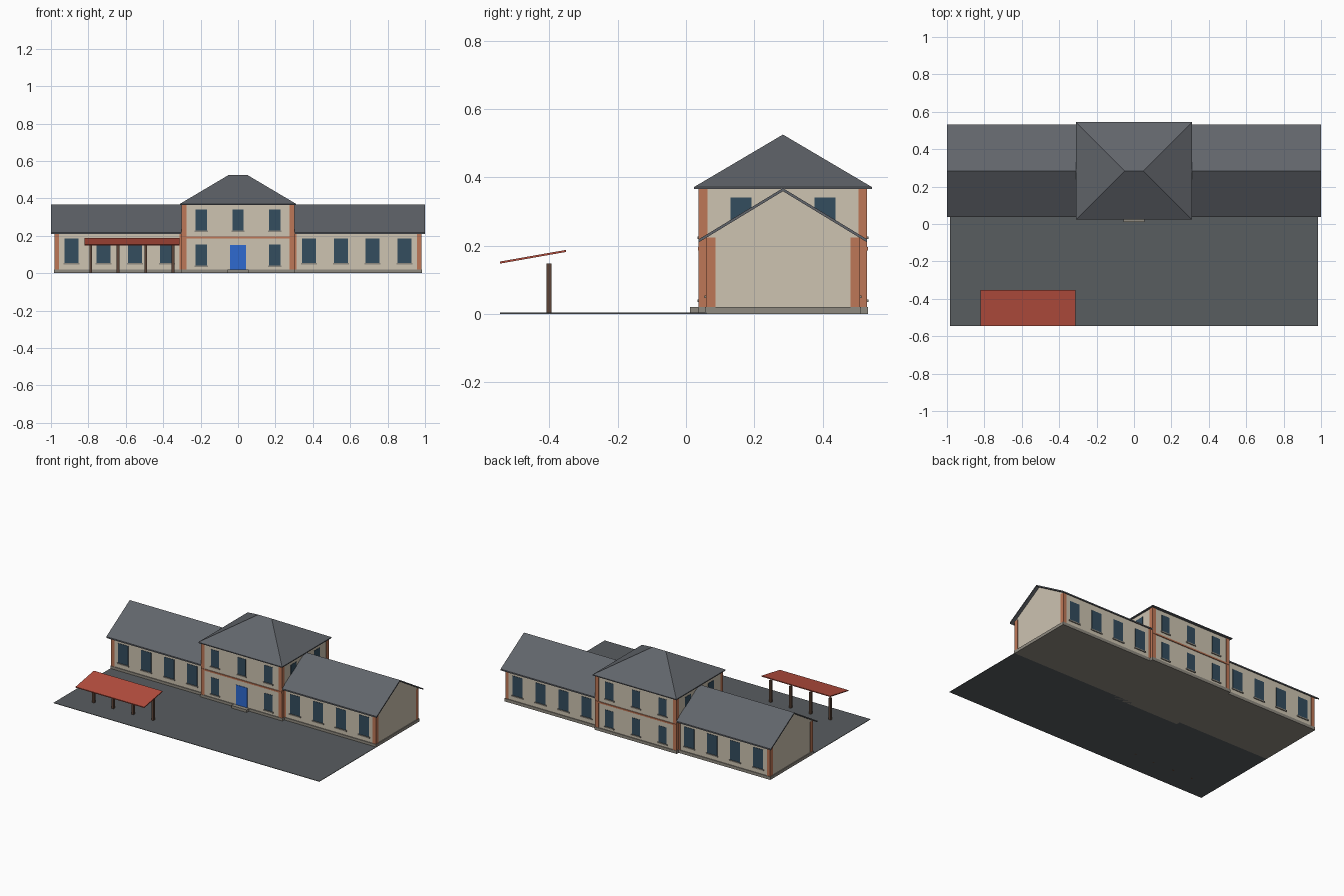
import bpy, bmesh

if "Cube" in bpy.data.objects:
    bpy.data.objects.remove(bpy.data.objects["Cube"])

YC = 0.284            # centre line of the building
MX, MY = 0.298, 0.244 # half size of the central block
WX, WY = 0.978, 0.224 # wing end and half depth


def material(name, rgb):
    lin = [((c / 255 + 0.055) / 1.055) ** 2.4 for c in rgb]
    m = bpy.data.materials.new(name)
    m.diffuse_color = (*lin, 1)
    m.use_nodes = True
    m.node_tree.nodes["Principled BSDF"].inputs["Base Color"].default_value = m.diffuse_color
    return m


WALL = material("cream wall", (205, 195, 177))
BRICK = material("orange brick", (190, 119, 87))
SLATE = material("grey slate", (97, 101, 107))
PAVE = material("dark paving", (89, 93, 96))
STONE = material("grey stone", (143, 138, 128))
GLASS = material("dark glass", (52, 77, 94))
DOOR = material("blue paint", (46, 106, 208))
CANOPY = material("red canopy", (184, 79, 63))
TIMBER = material("brown timber", (92, 68, 55))


def finish(name, bm, mat):
    bmesh.ops.recalc_face_normals(bm, faces=bm.faces)
    me = bpy.data.meshes.new(name)
    bm.to_mesh(me)
    bm.free()
    me.materials.append(mat)
    ob = bpy.data.objects.new(name, me)
    bpy.context.collection.objects.link(ob)
    return ob


def prism(name, profile, x0, x1, mat):
    """Extrude a y-z profile along x."""
    bm = bmesh.new()
    f = bm.faces.new([bm.verts.new((x0, y, z)) for y, z in profile])
    ext = bmesh.ops.extrude_face_region(bm, geom=[f])["geom"]
    bmesh.ops.translate(bm, vec=(x1 - x0, 0, 0),
                        verts=[v for v in ext if isinstance(v, bmesh.types.BMVert)])
    return finish(name, bm, mat)


def box(name, x0, x1, y0, y1, z0, z1, mat):
    return prism(name, [(y0, z0), (y1, z0), (y1, z1), (y0, z1)], x0, x1, mat)


def window(name, x, face, side, w, z0, z1):
    """Glass plate with a sill on a front (-1) or back (+1) wall."""
    y0, y1 = sorted((face - side * 0.003, face + side * 0.002))
    box(name, x - w / 2, x + w / 2, y0, y1, z0, z1, GLASS)
    y0, y1 = sorted((face - side * 0.003, face + side * 0.006))
    box(name + "_sill", x - w / 2 - 0.006, x + w / 2 + 0.006, y0, y1, z0 - 0.008, z0, STONE)


# Paved forecourt
box("forecourt", -0.983, 0.983, -0.545, 0.062, 0, 0.003, PAVE)

# Central block with plinth, step and door
box("main_plinth", -0.304, 0.304, YC - MY - 0.005, YC + MY + 0.005, 0, 0.02, STONE)
box("main_walls", -MX, MX, YC - MY, YC + MY, 0.02, 0.366, WALL)
box("door_step", -0.057, 0.057, 0.011, 0.04, 0, 0.02, STONE)
box("front_door", -0.042, 0.042, YC - MY - 0.003, YC - MY + 0.003, 0.02, 0.152, DOOR)

# Hipped roof: thin eaves plate and a hip rising to a short ridge
EX, EY = 0.31, 0.261
box("main_eaves", -EX, EX, YC - EY, YC + EY, 0.365, 0.371, SLATE)
bm = bmesh.new()
a, b, c, d = [bm.verts.new((sx * EX, YC + sy * EY, 0.371))
              for sx, sy in ((-1, -1), (1, -1), (1, 1), (-1, 1))]
l, r = [bm.verts.new((x, YC, 0.525)) for x in (-0.05, 0.05)]
for f in ((a, b, r, l), (b, c, r), (c, d, l, r), (d, a, l), (d, c, b, a)):
    bm.faces.new(f)
finish("main_hip_roof", bm, SLATE)

for side, label in ((-1, "front"), (1, "back")):
    face = YC + side * MY
    # Brick band between the floors and corner piers
    y0, y1 = sorted((face - side * 0.003, face + side * 0.005))
    box(f"{label}_band", -MX, MX, y0, y1, 0.186, 0.196, BRICK)
    for s in (-1, 1):
        x0, x1 = sorted((s * 0.275, s * 0.301))
        y0, y1 = sorted((face + side * 0.003, face - side * 0.023))
        box(f"{label}_main_pier", x0, x1, y0, y1, 0.02, 0.365, BRICK)
    # Windows on both floors
    for x in (-0.197, 0, 0.197):
        window(f"{label}_upper_window", x, face, side, 0.06, 0.227, 0.34)
        if x or side > 0:
            window(f"{label}_lower_window", x, face, side, 0.06, 0.042, 0.153)

# Wings, mirrored left and right
SLOPE, APEX, T = 0.607, 0.368, 0.009
RY = 0.247
for s, label in ((-1, "left"), (1, "right")):
    def span(a, b):
        return sorted((s * a, s * b))

    box(f"{label}_wing_plinth", *span(0.304, 0.983), YC - WY - 0.005, YC + WY + 0.005, 0, 0.02, STONE)
    ze = APEX - T - SLOPE * WY
    prism(f"{label}_wing_walls",
          [(YC - WY, 0.02), (YC + WY, 0.02), (YC + WY, ze), (YC, APEX - T), (YC - WY, ze)],
          *span(0.29, WX), WALL)
    zr = APEX - SLOPE * RY
    prism(f"{label}_wing_roof",
          [(YC - RY, zr), (YC, APEX), (YC + RY, zr),
           (YC + RY, zr - T), (YC, APEX - T), (YC - RY, zr - T)],
          *span(0.297, 1.0), SLATE)
    for side, tag in ((-1, "front"), (1, "back")):
        face = YC + side * WY
        y0, y1 = sorted((face + side * 0.002, face - side * 0.026))
        box(f"{label}_{tag}_end_pier", *span(0.956, WX + 0.002), y0, y1, 0.02, 0.223, BRICK)
        box(f"{label}_{tag}_inner_pier", *span(0.296, 0.314), y0, y1, 0.02, 0.223, BRICK)
        for x in (0.38, 0.55, 0.72, 0.89):
            window(f"{label}_{tag}_wing_window", s * x, face, side, 0.074, 0.054, 0.185)
    # Upper side windows of the central block, above the wing roof
    for y in (YC - 0.123, YC + 0.123):
        box(f"{label}_side_window", *span(MX - 0.003, MX + 0.002), y - 0.031, y + 0.031,
            0.227, 0.34, GLASS)

# Sloping shelter canopy on posts
prism("shelter_canopy", [(-0.545, 0.147), (-0.352, 0.181), (-0.352, 0.187), (-0.545, 0.153)],
      -0.82, -0.312, CANOPY)
for x in (-0.787, -0.641, -0.493, -0.347):
    box("shelter_post", x - 0.0075, x + 0.0075, -0.409, -0.394, 0, 0.148, TIMBER)
